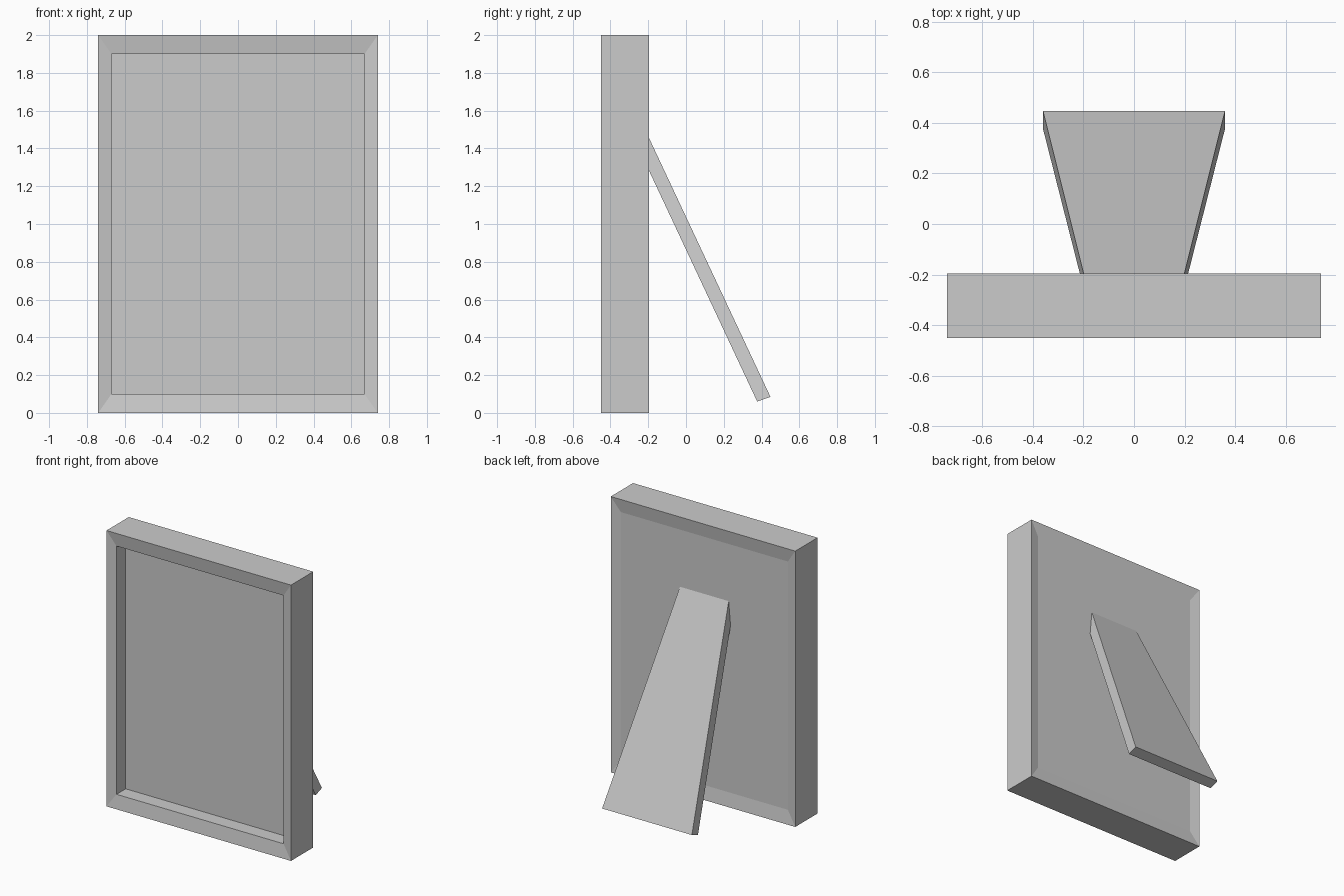
import bpy, bmesh

if "Cube" in bpy.data.objects:
    bpy.data.objects.remove(bpy.data.objects["Cube"])

def loft(name, rings):
    """Skin a stack of four-corner rings and cap both ends."""
    bm = bmesh.new()
    loops = [[bm.verts.new(p) for p in ring] for ring in rings]
    for a, b in zip(loops, loops[1:]):
        for i in range(4):
            j = (i + 1) % 4
            bm.faces.new((a[i], a[j], b[j], b[i]))
    bm.faces.new(loops[0])
    bm.faces.new(loops[-1])
    bmesh.ops.recalc_face_normals(bm, faces=bm.faces)
    mesh = bpy.data.meshes.new(name)
    bm.to_mesh(mesh)
    bm.free()
    obj = bpy.data.objects.new(name, mesh)
    bpy.context.collection.objects.link(obj)
    return obj

def rect(half_w, margin, y):
    """Upright rectangle, inset from bottom and top by margin."""
    lo, hi = margin, 2.0 - margin
    return [(-half_w, y, lo), (half_w, y, lo), (half_w, y, hi), (-half_w, y, hi)]

# Frame: recessed picture panel, sloped front rim, sides, shallow dished back
loft("picture_frame", [
    rect(0.67, 0.10, -0.33),
    rect(0.67, 0.10, -0.435),
    rect(0.74, 0.00, -0.45),
    rect(0.74, 0.00, -0.195),
    rect(0.67, 0.10, -0.21),
])

# Easel leg: tapered slab leaning against the back
def slab_end(upper, lower):
    (w1, y1, z1), (w2, y2, z2) = upper, lower
    return [(-w1, y1, z1), (w1, y1, z1), (w2, y2, z2), (-w2, y2, z2)]

loft("easel_leg", [
    slab_end((0.195, -0.212, 1.49), (0.21, -0.212, 1.317)),
    slab_end((0.36, 0.447, 0.085), (0.36, 0.377, 0.06)),
])
